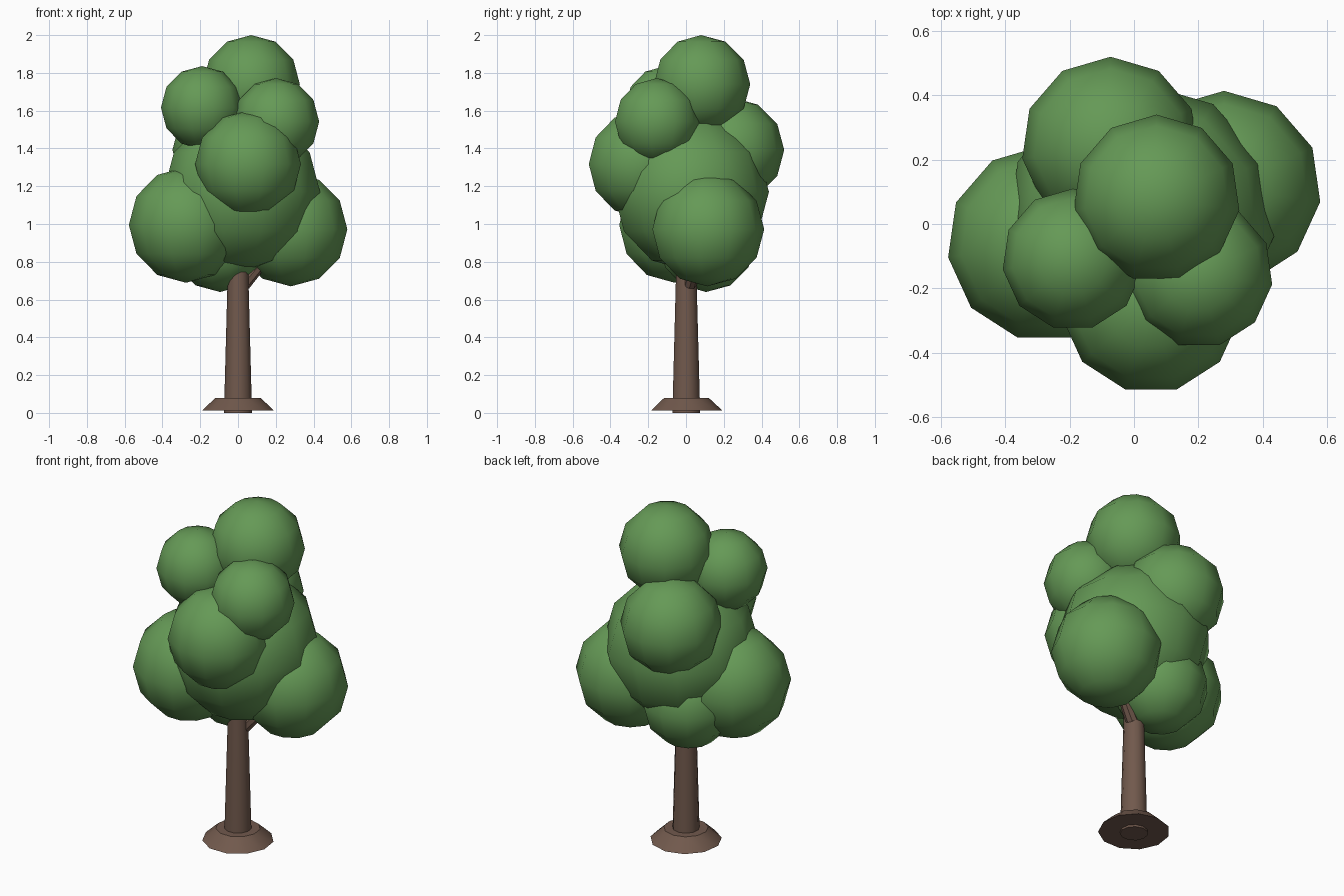
import bpy, bmesh
from mathutils import Vector, Matrix

if "Cube" in bpy.data.objects:
    bpy.data.objects.remove(bpy.data.objects["Cube"])

SIDES = 11


def material(name, rgb):
    m = bpy.data.materials.new(name)
    m.diffuse_color = (*rgb, 1.0)
    m.use_nodes = True
    m.node_tree.nodes["Principled BSDF"].inputs["Base Color"].default_value = m.diffuse_color
    return m


leaf_green = material("leaf_green", (0.13, 0.32, 0.093))
bark_brown = material("bark_brown", (0.165, 0.10, 0.073))


def finish(name, bm, mat, angle=None):
    me = bpy.data.meshes.new(name)
    bm.to_mesh(me)
    bm.free()
    me.materials.append(mat)
    ob = bpy.data.objects.new(name, me)
    bpy.context.collection.objects.link(ob)
    bpy.ops.object.select_all(action='DESELECT')
    ob.select_set(True)
    bpy.context.view_layer.objects.active = ob
    if angle is None:
        bpy.ops.object.shade_smooth()
    else:
        bpy.ops.object.shade_smooth_by_angle(angle=angle)
    return ob


def leaf_ball(name, centre, r):
    bm = bmesh.new()
    bmesh.ops.create_uvsphere(bm, u_segments=SIDES, v_segments=6, radius=r,
                              matrix=Matrix.Translation(centre))
    finish(name, bm, leaf_green)


def limb(name, a, b, r1, r2, sides=SIDES):
    a, b = Vector(a), Vector(b)
    d = b - a
    rot = Vector((0, 0, 1)).rotation_difference(d).to_matrix().to_4x4()
    bm = bmesh.new()
    bmesh.ops.create_cone(bm, cap_ends=True, segments=sides, radius1=r1, radius2=r2,
                          depth=d.length, matrix=Matrix.Translation((a + b) / 2) @ rot)
    finish(name, bm, bark_brown, 0.65)


# Trunk, flared foot and branches running up into the leaves
limb("trunk", (0, 0, 0), (0, 0, 1.0), 0.075, 0.048)
limb("trunk_foot", (0, 0, 0.012), (0, 0, 0.08), 0.193, 0.12)
limb("branch_right", (0.03, 0.02, 0.68), (0.26, 0.10, 0.95), 0.036, 0.022, 8)
limb("branch_left", (-0.02, 0.0, 0.75), (-0.25, -0.05, 1.0), 0.036, 0.022, 8)

# Crown made of overlapping leaf balls
crown = {
    "centre": ((0.02, 0.02, 1.17), 0.419),
    "top": ((0.07, 0.08, 1.74), 0.26),
    "lower_left": ((-0.275, -0.06, 0.995), 0.306),
    "lower_right": ((0.28, 0.112, 0.972), 0.302),
    "front": ((0.053, -0.243, 1.317), 0.283),
    "back": ((-0.073, 0.243, 1.392), 0.277),
    "upper_left": ((-0.19, -0.11, 1.616), 0.22),
    "upper_right": ((0.202, -0.155, 1.542), 0.23),
    "lower_back": ((-0.095, 0.106, 0.90), 0.26),
}
for part, (centre, r) in crown.items():
    leaf_ball("leaves_" + part, centre, r)
